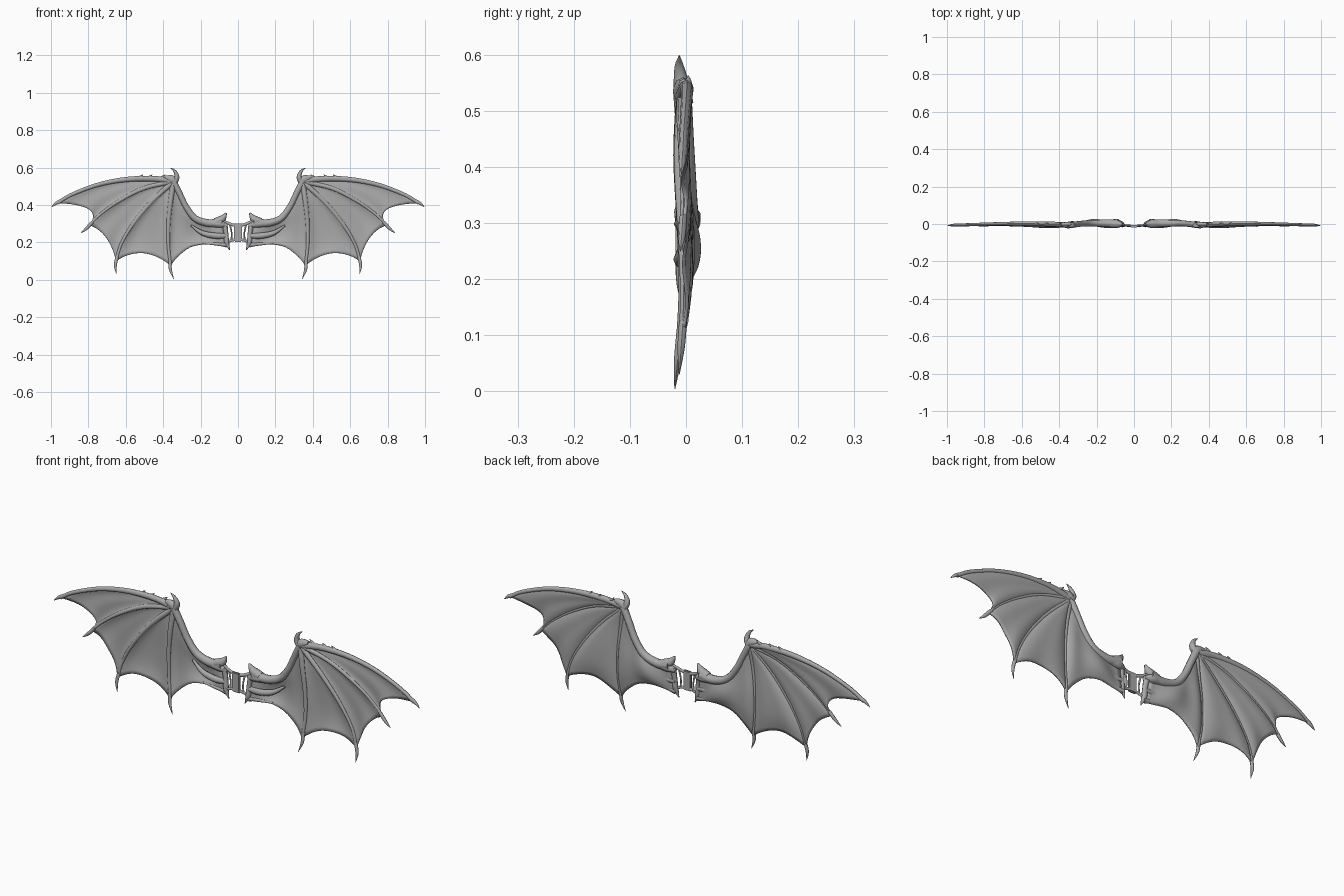
import bpy, bmesh, math
from mathutils import Vector

cube = bpy.data.objects.get("Cube")
if cube:
    bpy.data.objects.remove(cube, do_unlink=True)

mat = bpy.data.materials.new("grey hide")
mat.use_nodes = True
GREY = (0.4, 0.4, 0.4, 1)
mat.diffuse_color = GREY
mat.node_tree.nodes["Principled BSDF"].inputs["Base Color"].default_value = GREY


def finish(name, bm, mirror=True, thickness=0, angle=50):
    bmesh.ops.recalc_face_normals(bm, faces=bm.faces)
    mesh = bpy.data.meshes.new(name)
    bm.to_mesh(mesh)
    bm.free()
    mesh.materials.append(mat)
    ob = bpy.data.objects.new(name, mesh)
    bpy.context.collection.objects.link(ob)
    if thickness:
        sol = ob.modifiers.new("Thickness", 'SOLIDIFY')
        sol.thickness, sol.offset = thickness, 0
    if mirror:
        ob.modifiers.new("Mirror", 'MIRROR').use_clip = False
    bpy.ops.object.select_all(action='DESELECT')
    ob.select_set(True)
    bpy.context.view_layer.objects.active = ob
    bpy.ops.object.shade_smooth_by_angle(angle=math.radians(angle))
    return ob


def along(pts, t):
    """Point on a smooth curve through pts, t from 0 to 1."""
    n = len(pts) - 1
    i = min(int(t * n), n - 1)
    f = t * n - i
    b, c = Vector(pts[i]), Vector(pts[i + 1])
    a = Vector(pts[i - 1]) if i else 2 * b - c
    d = Vector(pts[i + 2]) if i + 2 <= n else 2 * c - b
    return b + 0.5 * f * (c - a + f * (2 * a - 5 * b + 4 * c - d + f * (3 * (b - c) + d - a)))


def tube(bm, pts, radii, depth=1.0, steps=16, sides=8):
    """Tapered bone through pts; depth scales it front to back."""
    rings = []
    for s in range(steps + 1):
        t = s / steps
        p = along(pts, t)
        tan = along(pts, min(t + .02, 1)) - along(pts, max(t - .02, 0))
        side = tan.cross(Vector((0, 1, 0))).normalized()
        r = along([(q, 0, 0) for q in radii], t).x
        rings.append([bm.verts.new(p + side * r * math.cos(a) + Vector((0, r * depth * math.sin(a), 0)))
                      for a in (2 * math.pi * k / sides for k in range(sides))])
    for a, b in zip(rings, rings[1:]):
        for k in range(sides):
            bm.faces.new((a[k], a[k - 1], b[k - 1], b[k]))
    bm.faces.new(rings[0])
    bm.faces.new(rings[-1])


def sheet(bm, point, nu=14, nv=14):
    """Grid surface from point(u, v)."""
    g = [[bm.verts.new(point(i / nu, j / nv)) for j in range(nv + 1)] for i in range(nu + 1)]
    for i in range(nu):
        for j in range(nv):
            bm.faces.new((g[i][j], g[i + 1][j], g[i + 1][j + 1], g[i][j + 1]))


# Finger bones fanning out from the wrist, from wing tip to innermost
wrist = (0.345, -0.006, 0.525)
fingers = [
    [wrist, (0.45, 0, 0.54), (0.6, 0.002, 0.536), (0.75, 0, 0.508), (0.89, -0.004, 0.455), (0.965, -0.006, 0.41)],
    [wrist, (0.5, -0.008, 0.49), (0.63, -0.006, 0.425), (0.73, -0.004, 0.355), (0.795, -0.006, 0.292)],
    [wrist, (0.46, -0.012, 0.42), (0.56, -0.008, 0.30), (0.625, -0.004, 0.19), (0.652, -0.006, 0.10)],
    [wrist, (0.36, -0.012, 0.42), (0.372, -0.008, 0.30), (0.372, -0.006, 0.18), (0.36, -0.012, 0.075)],
]
bm = bmesh.new()
for f, r in zip(fingers, (0.014, 0.010, 0.011, 0.012)):
    tube(bm, f, (r * 1.2, r, r * .75, r * .65), 0.85)
finish("finger_bones", bm)

# Hooked claws at the finger ends
claw_tips = [(0.998, -0.008, 0.388), (0.84, -0.010, 0.25), (0.65, -0.012, 0.03), (0.343, -0.02, 0.004)]
bends = [(0.003, 0.002), (0.002, -0.006), (0.008, 0), (0.008, 0)]
bm = bmesh.new()
for f, tip, (bx, bz) in zip(fingers, claw_tips, bends):
    base = along(f, 0.93)
    mid = (base + Vector(tip)) / 2 + Vector((bx, 0, bz))
    tube(bm, [base, mid, tip], (0.009, 0.008, 0.001), 0.8, 8)
finish("finger_claws", bm)

# Skin stretched between the fingers, scalloped at the free edge
scallops = [(-0.085, 0.024), (-0.018, 0.03), (0, 0.055)]
folds = [0.008, 0.013, 0.018]
bm = bmesh.new()
for a, b, (sx, sz), fold in zip(fingers, fingers[1:], scallops, folds):
    def panel(u, v, a=a, b=b, sx=sx, sz=sz, fold=fold):
        arch = 4 * v * (1 - v)
        p = along(a, u).lerp(along(b, u), v)
        crease = 0.004 * math.sin(3 * math.pi * v) * u
        return p + Vector((sx * u ** 3, 0, sz * u ** 3)) * arch + Vector(
            (0, fold * arch * math.sin(math.pi * (0.1 + 0.75 * u)) + crease, 0))
    sheet(bm, panel)
finish("wing_skin", bm, thickness=0.006)

# Upper arm, running from the wrist to the shoulder
arm = [wrist, (0.312, -0.002, 0.46), (0.275, 0.002, 0.385), (0.225, 0.004, 0.325),
       (0.15, 0.004, 0.302), (0.085, 0.003, 0.31)]
bm = bmesh.new()
tube(bm, arm, (0.017, 0.016, 0.017, 0.02, 0.024), 1.0, 24, 10)
tube(bm, [(0.12, 0.002, 0.308), (0.085, 0, 0.325), (0.062, -0.002, 0.357)], (0.022, 0.02, 0.004), 1, 8)
tube(bm, [(0.13, 0.002, 0.30), (0.09, 0.002, 0.297), (0.056, 0, 0.29)], (0.02, 0.021, 0.01), 1.1, 8)
finish("arm_bone", bm)

# Inner skin between the arm, the innermost finger and the body
lower = [fingers[3][-1], (0.325, -0.004, 0.12), (0.26, -0.002, 0.172), (0.185, 0, 0.19),
         (0.11, -0.002, 0.185), (0.062, -0.004, 0.172)]


def inner(u, v):
    p = along(arm, v).lerp(along(lower, v), u)
    p += (along(fingers[3], u) - Vector(wrist).lerp(Vector(lower[0]), u)) * (1 - v)
    p.y += math.sin(math.pi * u) * (0.016 * math.sin(math.pi * v) + 0.006 * math.sin(4 * math.pi * v))
    return p


bm = bmesh.new()
sheet(bm, inner)
finish("inner_skin", bm, thickness=0.008)

# Folded flank bones near the body
bm = bmesh.new()
tube(bm, [(0.058, -0.004, 0.235), (0.12, -0.008, 0.235), (0.19, -0.004, 0.25), (0.25, 0.006, 0.29)],
     (0.012, 0.016, 0.013, 0.005), 0.9)
tube(bm, [(0.072, 0, 0.3), (0.064, -0.004, 0.25), (0.06, -0.006, 0.2), (0.044, -0.008, 0.158)],
     (0.016, 0.012, 0.013, 0.002), 0.9)
tube(bm, [(0.056, -0.004, 0.185), (0.11, -0.004, 0.19), (0.19, 0, 0.196)], (0.011, 0.008, 0.004), 0.8)
finish("flank_bones", bm)

# Thumb claw on the wrist, and small barbs on the leading edge
bm = bmesh.new()
tube(bm, [(0.345, -0.004, 0.515), (0.327, -0.008, 0.548), (0.338, -0.012, 0.58), (0.36, -0.012, 0.598)],
     (0.017, 0.014, 0.008, 0.001), 1, 12)
tube(bm, [(0.33, -0.004, 0.50), (0.35, -0.006, 0.535), (0.39, -0.004, 0.545)], (0.012, 0.022, 0.012), 0.8, 8)
for x in (0.40, 0.47, 0.52):
    tube(bm, [(x + .02, 0, 0.54), (x, 0.004, 0.552), (x - .012, 0.004, 0.562)], (0.008, 0.006, 0.001), 1, 4)
finish("thumb_claw", bm)

# Central clasp with links to both wings
bm = bmesh.new()
bmesh.ops.create_cube(bm, size=1)
for v in bm.verts:
    v.co = Vector((v.co.x * 0.042, v.co.y * 0.014 - 0.012, v.co.z * 0.098 + 0.252))
bmesh.ops.bevel(bm, geom=bm.edges[:], offset=0.004, segments=2, affect='EDGES')
finish("clasp", bm, mirror=False)
bm = bmesh.new()
tube(bm, [(0.012, -0.010, 0.29), (0.04, -0.008, 0.297), (0.075, -0.002, 0.312)], (0.008, 0.008, 0.008), 0.7, 8)
tube(bm, [(0.012, -0.010, 0.215), (0.035, -0.010, 0.21), (0.062, -0.006, 0.20)], (0.007, 0.007, 0.007), 0.7, 8)
tube(bm, [(0.044, -0.008, 0.298), (0.034, -0.009, 0.25), (0.036, -0.009, 0.21)], (0.005, 0.004, 0.005), 0.8, 8)
finish("clasp_links", bm)
